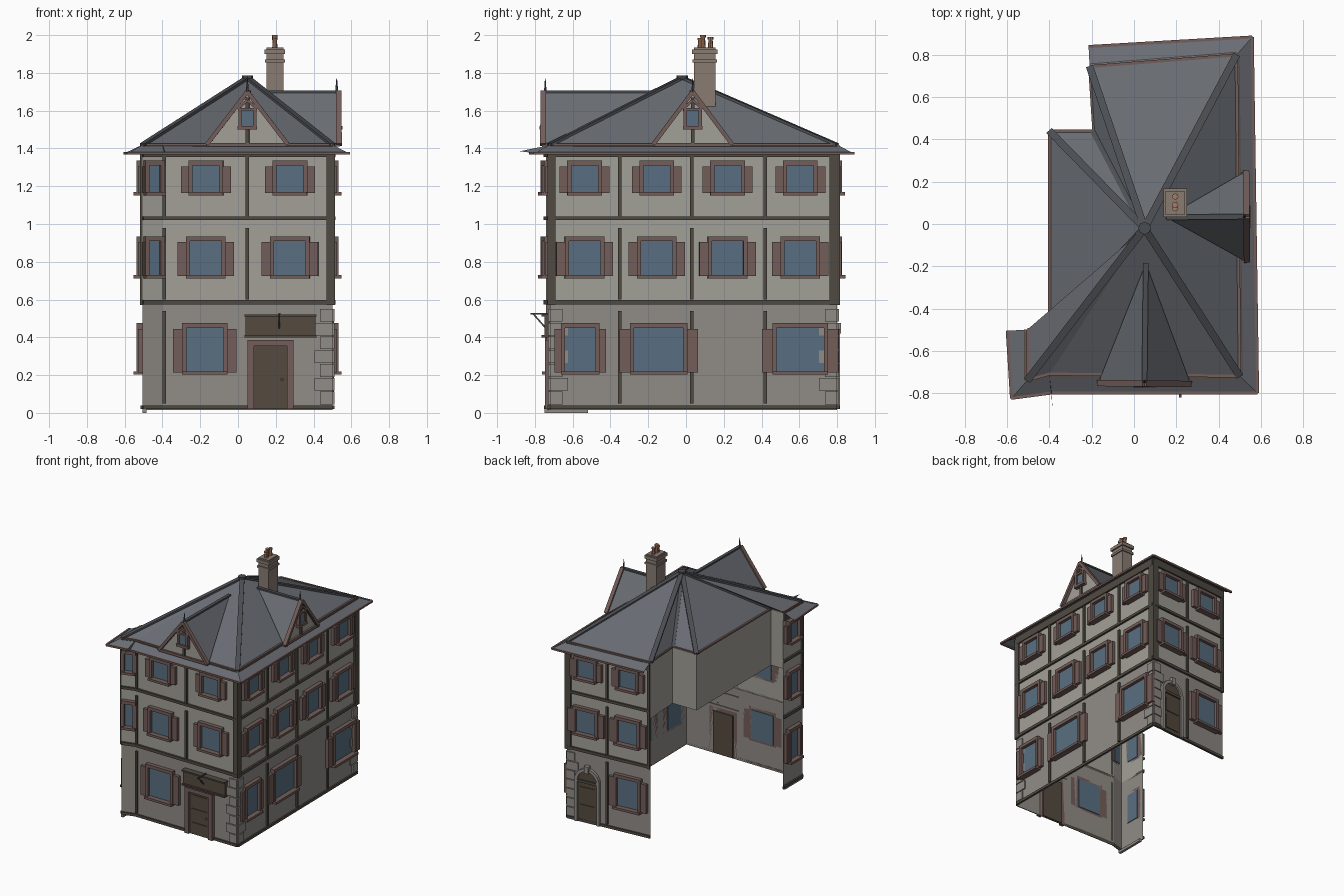
import bpy, bmesh, math
from mathutils import Vector as V

if "Cube" in bpy.data.objects:
    bpy.data.objects.remove(bpy.data.objects["Cube"])

COL = dict(plaster=(.36, .35, .31), stone=(.28, .26, .24), timber=(.08, .07, .055), trim=(.17, .11, .10),
           glass=(.10, .16, .22), slate=(.14, .15, .17), ridge=(.07, .075, .085), wood=(.09, .07, .05),
           brick=(.25, .20, .17), clay=(.40, .20, .12))
MATS = {}
for k, c in COL.items():
    MATS[k] = bpy.data.materials.new(k)
    MATS[k].diffuse_color = (*c, 1)
PARTS = {}


def face(part, mat, pts):
    bm = PARTS.setdefault(part, (bmesh.new(), mat))[0]
    return bm.faces.new([bm.verts.new(p) for p in pts])


def hull(part, mat, lo, hi):
    """Closed prism between two matching loops."""
    bm = PARTS.setdefault(part, (bmesh.new(), mat))[0]
    a, b = [bm.verts.new(p) for p in lo], [bm.verts.new(p) for p in hi]
    n = len(a)
    fs = [bm.faces.new(a[::-1]), bm.faces.new(b)]
    fs += [bm.faces.new((a[i], a[(i + 1) % n], b[(i + 1) % n], b[i])) for i in range(n)]
    bmesh.ops.recalc_face_normals(bm, faces=fs)


def bar(part, mat, a, b, w, h):
    """Straight bar from a to b, w wide and h high."""
    a, b = V(a), V(b)
    d = (b - a).normalized()
    s = d.cross(V((0, 0, 1)))
    s = s.normalized() if s.length > .01 else V((1, 0, 0))
    t = s.cross(d)
    loop = [s * x * w / 2 + t * y * h / 2 for x, y in ((-1, -1), (1, -1), (1, 1), (-1, 1))]
    hull(part, mat, [a + o for o in loop], [b + o for o in loop])


def prism(part, mat, x, y, r, z0, z1, n=8, r2=None):
    ring = lambda q, z: [(x + q * math.cos(i * math.tau / n), y + q * math.sin(i * math.tau / n), z) for i in range(n)]
    hull(part, mat, ring(r, z0), ring(r2 or r, z1))


class Wall:
    """Wall plane: u is the world coordinate along axis ax, n is distance outward."""
    def __init__(self, p, q, ax):
        self.p, self.q, self.ax = V((*p, 0)), V((*q, 0)), ax
        d = (self.q - self.p).normalized()
        self.n = V((d.y, -d.x, 0))
        self.lo, self.hi = sorted((p[ax], q[ax]))

    def at(self, u, n, z):
        t = (u - self.p[self.ax]) / (self.q[self.ax] - self.p[self.ax])
        return self.p.lerp(self.q, t) + self.n * n + V((0, 0, z))

    def box(self, part, mat, u0, u1, n0, n1, z0, z1):
        loop = lambda n: [self.at(u, n, z) for u, z in ((u0, z0), (u1, z0), (u1, z1), (u0, z1))]
        hull(part, mat, loop(n0), loop(n1))

    def panel(self, part, mat, z0, z1):
        face(part, mat, [self.p + V((0, 0, z0)), self.q + V((0, 0, z0)),
                         self.q + V((0, 0, z1)), self.p + V((0, 0, z1))])

    def window(self, u, hw, z0, z1, s=.04):
        a = .022
        self.box("window_glass", "glass", u - hw, u + hw, -.005, .008, z0, z1)
        for k in (-1, 1):
            e = sorted((u + k * hw, u + k * (hw + a)))
            self.box("window_frames", "trim", *e, 0, .032, z0, z1 + .025)
            e = sorted((u + k * (hw + a), u + k * (hw + a + s)))
            self.box("shutters", "trim", *e, 0, .024, z0 - .005, z1 - .005)
        self.box("window_frames", "trim", u - hw, u + hw, 0, .032, z1, z1 + .025)
        self.box("window_sills", "trim", u - hw - a, u + hw + a, 0, .048, z0 - .018, z0)

    def quoins(self, edge, k):
        for i in range(7):
            e = sorted((edge, edge + k * (.095 if i % 2 else .065)))
            self.box("quoins", "stone", *e, 0, .01, .045 + i * .073, .112 + i * .073)

    def gable(self, c, hw, depth):
        B, T = 1.42, 1.70
        L, R, P, K = self.at(c - hw, .03, B), self.at(c + hw, .03, B), self.at(c, .03, T), self.at(c, -depth, T)
        face("gable_walls", "plaster", [L, R, P])
        face("dormer_roofs", "slate", [L, P, K])
        face("dormer_roofs", "slate", [R, K, P])
        bar("dormer_ridges", "ridge", P, K, .025, .012)
        for e in (L, R):
            bar("barge_boards", "trim", e + self.n * .01, P + self.n * .01, .03, .022)
        bar("barge_boards", "timber", L, R, .03, .02)
        self.box("gable_posts", "timber", c - .01, c + .01, .03, .042, B, T - .03)
        # small attic window with pointed head
        self.box("window_glass", "glass", c - .03, c + .03, .03, .046, 1.52, 1.60)
        for k in (-1, 1):
            e = sorted((c + k * .03, c + k * .048))
            self.box("attic_frames", "trim", *e, .03, .056, 1.51, 1.60)
            bar("attic_frames", "trim", self.at(c + k * .052, .04, 1.61), self.at(c, .04, 1.655), .03, .014)
        self.box("attic_frames", "trim", c - .05, c + .05, .03, .056, 1.60, 1.615)
        self.box("attic_frames", "trim", c - .052, c + .052, .03, .06, 1.50, 1.52)
        p = self.at(c, .03, 0)
        prism("finials", "ridge", p.x, p.y, .009, 1.69, 1.77, 6, .002)


# Footprint walls; the left rear is open below the party walls
front = Wall((-.4, -.71), (.5, -.72), 0)
right = Wall((.5, -.72), (.485, .80), 1)
back = Wall((.485, .80), (-.21, .745), 0)
left = Wall((-.505, -.5), (-.505, -.74), 1)
splay = Wall((-.505, -.74), (-.4, -.71), 0)
for w in (front, right, back, left, splay):
    w.panel("ground_floor_walls", "stone", .015, .59)
    w.panel("upper_walls", "plaster", .59, 1.42)
    for z0, z1, n in ((.02, .04, .012), (.575, .597, .015), (1.02, 1.04, .015), (1.355, 1.415, .015)):
        w.box("horizontal_beams", "timber", w.lo, w.hi, 0, n, z0, z1)
party = [(-.21, .745), (-.19, .44), (-.4, .44), (-.4, -.5), (-.505, -.5)]
for p, q in zip(party, party[1:]):
    Wall(p, q, 0 if abs(p[0] - q[0]) > .05 else 1).panel("party_walls", "plaster", .97, 1.42)
left.box("foot_plate", "stone", -.75, -.52, -.02, 0, 0, .02)

# Upright beams and corner posts
for w, us in ((front, (-.39, .05)), (right, (-.35, .03, .42)), (back, (.15,))):
    for u in us:
        for z0, z1 in ((.05, .54), (.6, .98), (1.04, 1.355)):
            if w is front and u > 0 and z0 < .1:
                continue
            w.box("upright_beams", "timber", u - .009, u + .009, 0, .013, z0, z1)
for w, u0, u1 in ((front, .47, .512), (right, -.733, -.69), (right, .76, .812), (back, .45, .495),
                  (back, -.21, -.19), (left, -.74, -.725)):
    w.box("corner_posts", "timber", u0, u1, 0, .014, .57, 1.40)

# Windows: u centre, half width, height range
for w, us in ((front, (-.17, .275)), (right, (-.537, -.155, .22, .605)), (back, (.32, -.03))):
    for u in us:
        w.window(u, .07, 1.17, 1.31)
        w.window(u, .083, .73, .91, .045)
front.window(-.175, .098, .22, .45, .048)
right.window(-.56, .08, .22, .45, .035)
right.window(-.145, .13, .22, .45, .055)
right.window(.605, .125, .22, .45, .055)
back.window(-.03, .09, .22, .45, .045)
for z0, z1 in ((1.17, 1.31), (.73, .91), (.22, .45)):
    left.window(-.615, .055, z0, z1, .025)
    if z0 > .5:
        splay.window(-.447, .03, z0, z1, .006)
front.quoins(.5, -1)
right.quoins(-.72, 1)
right.quoins(.8, -1)
back.quoins(.485, -1)

# Front door and the blank board above it
front.box("front_door", "wood", .085, .26, -.008, .012, .02, .355)
for z in (.04, .15, .26):
    front.box("front_door_panels", "wood", .105, .24, .01, .018, z, z + .075)
for u0, u1, z0, z1 in ((.05, .085, .02, .385), (.26, .295, .02, .385), (.085, .26, .355, .385)):
    front.box("front_door_frame", "trim", u0, u1, 0, .03, z0, z1)
prism("door_knob", "clay", .235, -.74, .007, .17, .184)
front.box("shop_board", "wood", .04, .41, 0, .03, .41, .51)
front.box("shop_board_rail", "timber", .035, .415, 0, .045, .51, .522)
front.box("shop_board_rail", "timber", .035, .415, 0, .045, .40, .412)
bar("bracket", "timber", front.at(.22, 0, .525), front.at(.22, .105, .525), .01, .01)
bar("bracket", "timber", front.at(.22, 0, .42), front.at(.22, .09, .522), .008, .008)

# Arched back door
DC, DR, DZ = .31, .08, .35
arc = [(DC + DR * math.cos(a), DZ + DR * math.sin(a)) for a in [i * math.pi / 10 for i in range(11)]]
out = [(DC + DR, .02)] + arc + [(DC - DR, .02)]
hull("back_door", "wood", [back.at(u, -.008, z) for u, z in out], [back.at(u, .01, z) for u, z in out])
for p, q in zip(out, out[1:]):
    s = lambda u, z, k: (DC + (u - DC) * k, z if z < DZ else DZ + (z - DZ) * k)
    quad = [p, q, s(*q, 1.3), s(*p, 1.3)]
    hull("back_door_surround", "stone", [back.at(u, 0, z) for u, z in quad], [back.at(u, .022, z) for u, z in quad])
back.box("keystone", "stone", DC - .018, DC + .018, 0, .032, .42, .475)
back.box("back_door_rail", "timber", DC - DR, DC + DR, 0, .02, .335, .355)
for z in (.05, .19):
    back.box("back_door_panels", "wood", DC - .06, DC + .06, 0, .016, z, z + .11)

# Main roof: a fan of slopes up to one apex, with caps on hips
apex = V((.05, -.02, 1.775))
rim = [(-.505, -.74), (-.4, -.71), (.5, -.72), (.485, .80), (-.21, .745), (-.19, .44), (-.4, .44), (-.4, -.5), (-.505, -.5)]
rim = [V((x, y, 1.42)) for x, y in rim]
for i, p in enumerate(rim):
    face("main_roof", "slate", [p, rim[(i + 1) % len(rim)], apex])
    if i not in (1, 8):
        bar("hip_caps", "ridge", p, apex, .035, .014)
    bar("roof_edge", "trim", p, rim[(i + 1) % len(rim)], .014, .012)
prism("roof_apex", "ridge", .05, -.02, .03, 1.765, 1.785)

# Flared eaves with gutter
inner = [rim[8]] + rim[:5]
outer = [V((x, y, 1.375)) for x, y in ((-.6, -.505), (-.58, -.825), (-.39, -.8), (.585, -.8), (.56, .885), (-.215, .84))]
for i in range(5):
    face("eaves", "slate", [inner[i], outer[i], outer[i + 1], inner[i + 1]])
    bar("gutter", "trim", outer[i], outer[i + 1], .014, .014)
face("eaves_corner", "slate", [inner[2], V((-.385, -.88, 1.385)), outer[2]])

# Dormer gables
front.gable(.05, .215, .53)
right.gable(.035, .21, .34)

# Chimney with bands and pots
for h, z0, z1 in ((0, 1.55, 1.93), (.008, 1.855, 1.872), (.01, 1.90, 1.925), (0, 1.925, 1.935)):
    loop = lambda z: [(x, y, z) for x, y in ((.15 - h, .043 - h), (.24 + h, .043 - h), (.24 + h, .157 + h), (.15 - h, .157 + h))]
    hull("chimney", "brick", loop(z0), loop(z1))
for y, t in ((.075, 1.985), (.09, 2.0), (.13, 1.99)):
    prism("chimney_pots", "clay", .195, y, .014, 1.93, t - .01, 8, .011)
    prism("chimney_pots", "clay", .195, y, .015, t - .012, t)

for name, (bm, mat) in PARTS.items():
    me = bpy.data.meshes.new(name)
    bm.to_mesh(me)
    bm.free()
    me.materials.append(MATS[mat])
    bpy.context.collection.objects.link(bpy.data.objects.new(name, me))

for m in bpy.data.materials:
    if m.users and not m.is_grease_pencil:
        m.use_nodes = True
        m.node_tree.nodes["Principled BSDF"].inputs["Base Color"].default_value = m.diffuse_color
